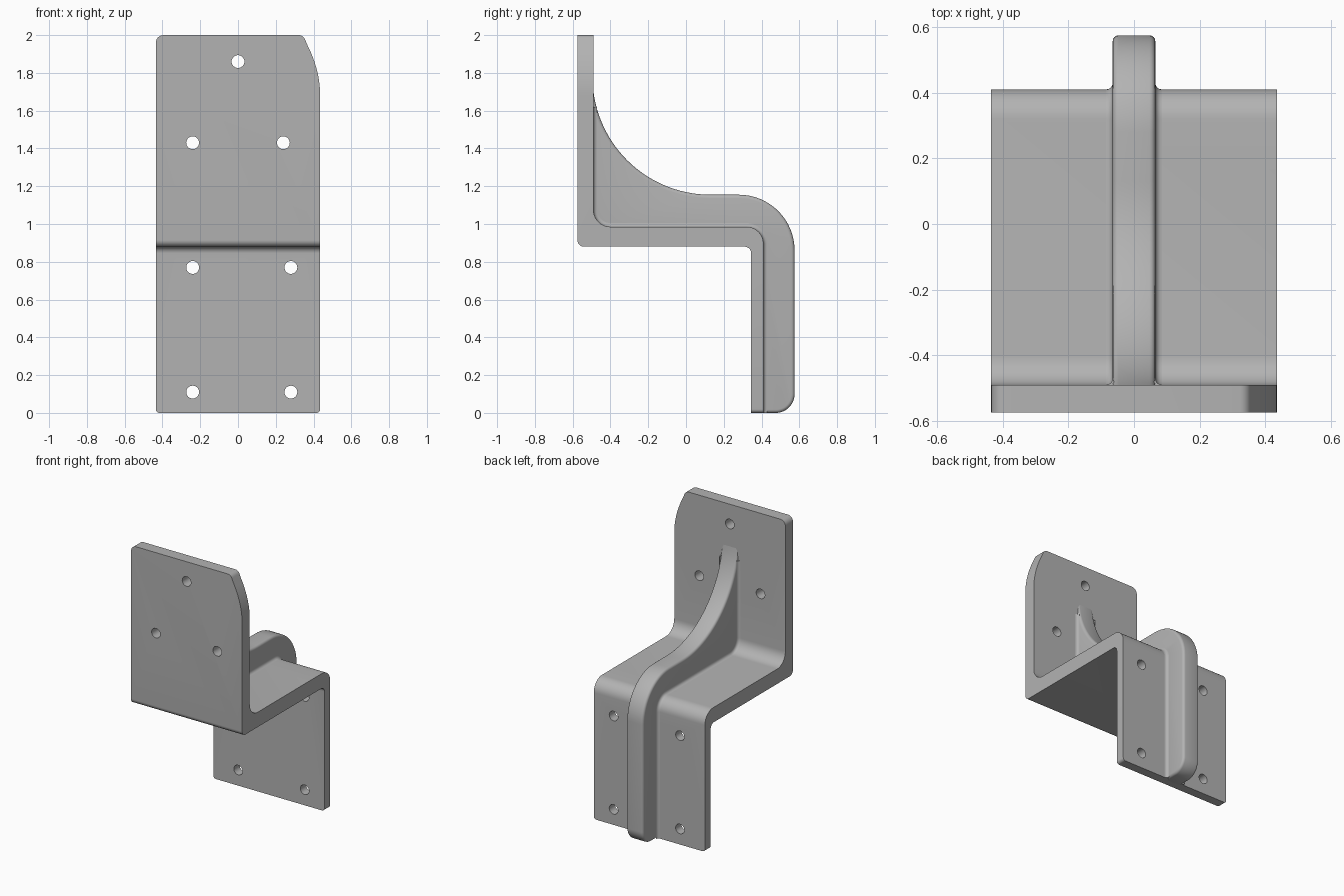
import bpy
import bmesh
import math
from mathutils import Vector

cube = bpy.data.objects.get("Cube")
if cube:
    bpy.data.objects.remove(cube, do_unlink=True)

GREY = (0.45, 0.45, 0.45, 1)
grey = bpy.data.materials.new("plain grey")
grey.use_nodes = True
grey.diffuse_color = GREY
grey.node_tree.nodes["Principled BSDF"].inputs["Base Color"].default_value = GREY


def rounded(corners, steps=10, closed=True):
    """Outline from (u, v, radius) corners, each replaced by a tangent arc."""
    out = []
    n = len(corners)
    for i, (u, v, r) in enumerate(corners):
        p = Vector((u, v))
        if r == 0 or (not closed and i in (0, n - 1)):
            out.append(p)
            continue
        a = (Vector(corners[i - 1][:2]) - p).normalized()
        b = (Vector(corners[(i + 1) % n][:2]) - p).normalized()
        half = a.angle(b) / 2
        centre = p + (a + b).normalized() * r / math.sin(half)
        start = p + a * r / math.tan(half) - centre
        sweep = start.angle_signed(p + b * r / math.tan(half) - centre)
        for k in range(steps + 1):
            t = -sweep * k / steps
            c, s = math.cos(t), math.sin(t)
            out.append(centre + Vector((start.x * c - start.y * s, start.x * s + start.y * c)))
    return out


def add_object(name, bm):
    bmesh.ops.recalc_face_normals(bm, faces=bm.faces)
    mesh = bpy.data.meshes.new(name)
    bm.to_mesh(mesh)
    bm.free()
    mesh.materials.append(grey)
    obj = bpy.data.objects.new(name, mesh)
    bpy.context.collection.objects.link(obj)
    return obj


def prism(name, outline, place, depth):
    """Extrude a 2D outline; place maps a 2D point to 3D, depth is a vector."""
    bm = bmesh.new()
    face = bm.faces.new([bm.verts.new(place(p)) for p in outline])
    moved = bmesh.ops.extrude_face_region(bm, geom=[face])["geom"]
    bmesh.ops.translate(bm, vec=depth, verts=[v for v in moved if isinstance(v, bmesh.types.BMVert)])
    return add_object(name, bm)


def activate(obj):
    bpy.ops.object.select_all(action='DESELECT')
    obj.select_set(True)
    bpy.context.view_layer.objects.active = obj


def cut(obj, cutter, operation):
    mod = obj.modifiers.new("cut", 'BOOLEAN')
    mod.operation = operation
    mod.solver = 'EXACT'
    mod.object = cutter
    activate(obj)
    bpy.ops.object.modifier_apply(modifier=mod.name)
    bpy.data.objects.remove(cutter, do_unlink=True)


def smooth(obj):
    activate(obj)
    bpy.ops.object.shade_smooth_by_angle(angle=math.radians(35))


W = 0.435      # half width of the plates
RIB = 0.065    # half width of the rib

# Stepped plate: upper plate, shelf and lower plate in one section
section = rounded([(-0.575, 2, 0), (-0.575, 0.88, 0.035), (0.345, 0.88, 0.035), (0.345, 0, 0),
                   (0.41, 0, 0), (0.41, 0.985, 0.09), (-0.49, 0.985, 0.09), (-0.49, 2, 0)])
plate = prism("stepped_plate", section, lambda p: (-W, p.x, p.y), (2 * W, 0, 0))

# Trim the plate to its outline: rounded corners and one swept corner
sweep_corner = [(W - 0.085 * (k / 10) ** 2, 1.68 + 0.3 * k / 10, 0) for k in range(10)]
outline = rounded([(-W, 0, 0.02), (W, 0, 0.02)] + sweep_corner
                  + [(0.345, 2, 0.035), (-W, 2, 0.04)], steps=6)
cut(plate, prism("outline_cutter", outline, lambda p: (p.x, -1, p.y), (0, 2, 0)), 'INTERSECT')

# Bolt holes
for x, z in [(0, 1.86), (-0.24, 1.43), (0.24, 1.43),
             (-0.24, 0.77), (0.28, 0.77), (-0.24, 0.11), (0.28, 0.11)]:
    ring = [Vector((x + 0.034 * math.cos(a), z + 0.034 * math.sin(a)))
            for a in (math.tau * k / 32 for k in range(32))]
    cut(plate, prism("hole_cutter", ring, lambda p: (p.x, -1, p.y), (0, 2, 0)), 'DIFFERENCE')
smooth(plate)

# Stiffening rib: concave sweep down to the shelf, then round the step
R = 0.625
a0, a1 = math.radians(187), math.radians(270)
sweep = [(0.13 + R * math.cos(a), 1.78 + R * math.sin(a), 0)
         for a in (a0 + (a1 - a0) * k / 28 for k in range(29))]
rib_outline = rounded([(-0.535, 0.925, 0), (-0.535, 1.74, 0)] + sweep
                      + [(0.575, 1.155, 0.295), (0.575, 0, 0.1), (0.375, 0, 0), (0.375, 0.925, 0)], steps=16)
rib = prism("stiffening_rib", rib_outline, lambda p: (-RIB, p.x, p.y), (2 * RIB, 0, 0))

# Round the rib's long edges
bevel = rib.modifiers.new("round edges", 'BEVEL')
bevel.width = 0.018
bevel.segments = 4
bevel.limit_method = 'ANGLE'
bevel.angle_limit = math.radians(50)
activate(rib)
bpy.ops.object.modifier_apply(modifier=bevel.name)
smooth(rib)

# Concave fillets where the rib meets the plate, one on each side
F = 0.02
path = rounded([(-0.49, 1.62, 0), (-0.49, 0.985, 0.09), (0.41, 0.985, 0.09), (0.41, 0.0, 0)], closed=False)
for side, name in ((1, "left_rib_fillet"), (-1, "right_rib_fillet")):
    bm = bmesh.new()
    rows = []
    for i, p in enumerate(path):
        d = (path[min(i + 1, len(path) - 1)] - path[max(i - 1, 0)]).normalized()
        normal = Vector((-d.y, d.x))
        row = [bm.verts.new((side * (RIB - 0.01), *(p - normal * 0.005)))]
        for k in range(6):
            t = math.pi / 2 * k / 5
            q = p + normal * F * (1 - math.cos(t))
            row.append(bm.verts.new((side * (RIB + F - F * math.sin(t)), q.x, q.y)))
        rows.append(row)
    for r, s in zip(rows, rows[1:]):
        for k in range(len(r)):
            j = (k + 1) % len(r)
            bm.faces.new((r[k], r[j], s[j], s[k]))
    bm.faces.new(rows[0])
    bm.faces.new(rows[-1])
    smooth(add_object(name, bm))
